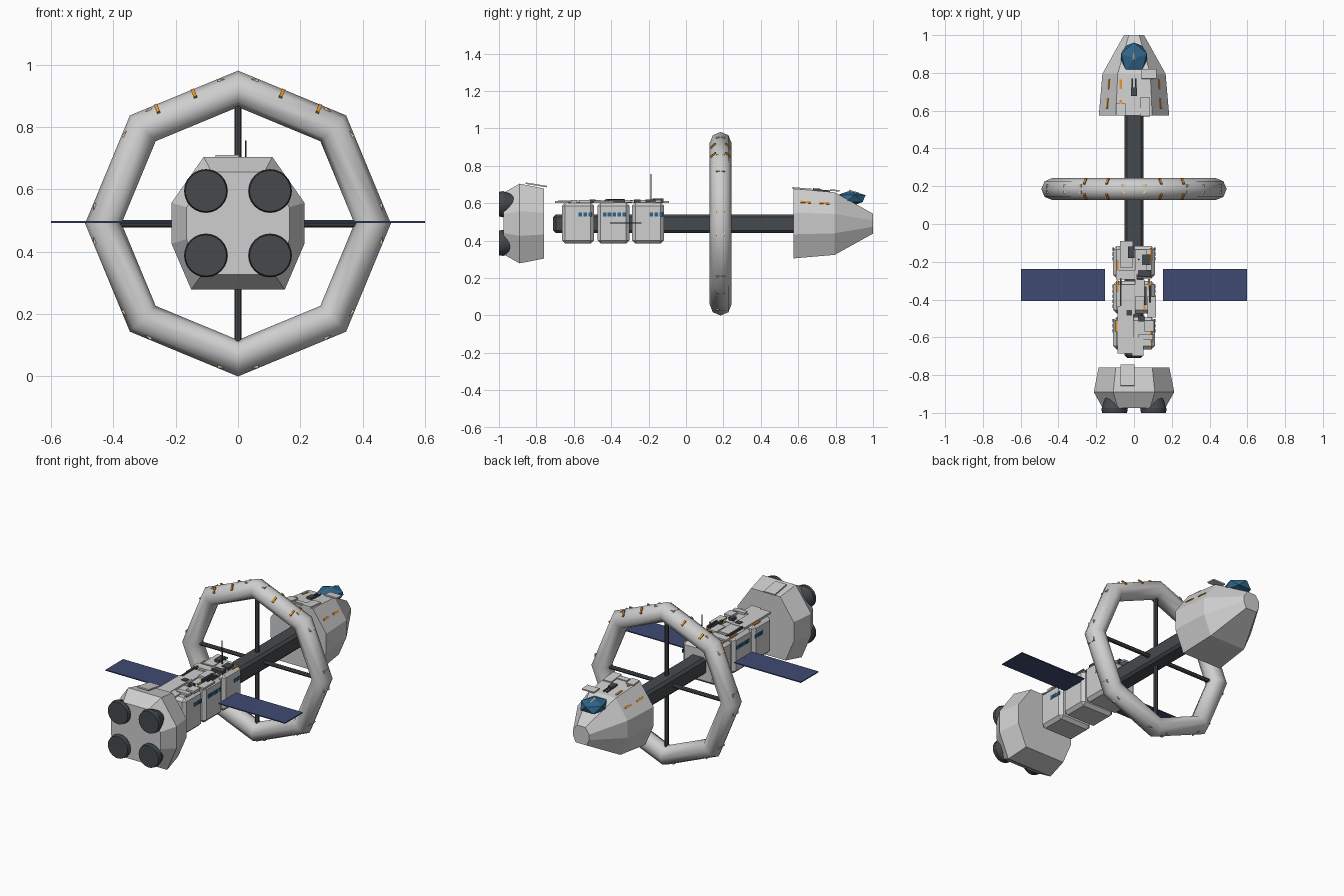
import bpy, bmesh, math
from mathutils import Matrix, Vector

if "Cube" in bpy.data.objects:
    bpy.data.objects.remove(bpy.data.objects["Cube"])

ZC = 0.4905           # height of the ship's long axis
RING_Y, RING_R, TUBE_R = 0.185, 0.432, 0.0585


def mat(name, rgb):
    m = bpy.data.materials.new(name)
    m.diffuse_color = (*rgb, 1)
    m.use_nodes = True
    m.node_tree.nodes["Principled BSDF"].inputs["Base Color"].default_value = m.diffuse_color
    return m


HULL = mat("light_grey_hull", (0.62, 0.62, 0.62))
DARK = mat("dark_grey_metal", (0.06, 0.068, 0.074))
NAVY = mat("navy_panel", (0.05, 0.07, 0.17))
GLASS = mat("blue_glass", (0.03, 0.13, 0.25))
ORANGE = mat("orange_marking", (0.75, 0.29, 0.03))
TAN = mat("warm_window", (0.75, 0.58, 0.36))


def make(name, bm, material, bevel=0):
    bmesh.ops.recalc_face_normals(bm, faces=bm.faces)
    me = bpy.data.meshes.new(name)
    bm.to_mesh(me)
    bm.free()
    ob = bpy.data.objects.new(name, me)
    bpy.context.collection.objects.link(ob)
    me.materials.append(material)
    if bevel:
        b = ob.modifiers.new("bevel", 'BEVEL')
        b.width, b.segments = bevel, 1
    return ob


def box(name, centre, size, material, rot=None, bevel=0):
    bm = bmesh.new()
    m = Matrix.Translation(centre) @ (rot or Matrix()) @ Matrix.Diagonal((*size, 1))
    bmesh.ops.create_cube(bm, size=1, matrix=m)
    return make(name, bm, material, bevel)


def rod(name, a, b, r1, r2, sides, material):
    a, b = Vector(a), Vector(b)
    bm = bmesh.new()
    m = Matrix.Translation((a + b) / 2) @ (b - a).to_track_quat('Z', 'Y').to_matrix().to_4x4()
    bmesh.ops.create_cone(bm, cap_ends=True, segments=sides, radius1=r1, radius2=r2,
                          depth=(b - a).length, matrix=m)
    return make(name, bm, material)


def smooth(ob, angle):
    bpy.ops.object.select_all(action='DESELECT')
    ob.select_set(True)
    bpy.context.view_layer.objects.active = ob
    bpy.ops.object.shade_smooth_by_angle(angle=math.radians(angle))


# Shared eight-sided hull section, scaled along y
HALF = [(0.11, 0.214), (0.213, 0.067), (0.213, -0.065), (0.15, -0.212)]
SECTION = HALF + [(-x, z) for x, z in reversed(HALF)]


def loft(name, stations):
    bm = bmesh.new()
    rings = [[bm.verts.new((x * s, y, ZC + z * s)) for x, z in SECTION] for y, s in stations]
    for r, q in zip(rings, rings[1:]):
        for i in range(8):
            j = (i + 1) % 8
            bm.faces.new((r[i], r[j], q[j], q[i]))
    bm.faces.new(rings[0])
    bm.faces.new(rings[-1])
    return make(name, bm, HULL)


loft("nose_hull", [(0.575, 0.875), (0.795, 0.785), (1.0, 0.25)])
loft("engine_block", [(-0.975, 0.775), (-0.89, 1.0), (-0.76, 0.88)])

# Spine
box("spine", (0, -0.06, ZC), (0.1, 1.3, 0.1), DARK, bevel=0.014)

# Engine nozzles
for sx in (-1, 1):
    for z in (0.595, 0.388):
        x = sx * 0.103
        n = rod("engine_nozzle", (x, -0.92, z), (x, -0.98, z), 0.05, 0.07, 24, DARK)
        smooth(n, 40)
        smooth(rod("nozzle_rim", (x, -0.975, z), (x, -1.0, z), 0.07, 0.066, 24, DARK), 40)

# Rotating ring and its spokes
bpy.ops.mesh.primitive_torus_add(major_segments=8, minor_segments=8, major_radius=RING_R,
                                 minor_radius=TUBE_R, location=(0, RING_Y, ZC),
                                 rotation=(math.pi / 2, 0, 0))
ring = bpy.context.object
ring.name = "habitat_ring"
ring.data.materials.append(HULL)
smooth(ring, 50)
for dx, dz in ((1, 0), (0, 1)):
    d = Vector((dx, 0, dz)) * 0.4
    c = Vector((0, RING_Y, ZC))
    rod("ring_spoke", c - d, c + d, 0.012, 0.012, 8, DARK)

# Window plates at each ring corner
for k in range(8):
    a = k * math.pi / 4
    p = (0.459 * math.sin(a), RING_Y, ZC + 0.459 * math.cos(a))
    box("ring_window", p, (0.13, 0.048, 0.008), TAN, Matrix.Rotation(a, 4, 'Y'))

# Orange strips on the upper ring segments, front and back
for deg in (18.3, 36.4, -18.3, -36.4):
    a = math.radians(deg)
    seg = math.radians(22.5 if deg > 0 else -22.5)
    r = RING_R * math.cos(math.pi / 8) / math.cos(a - seg)
    for s in (-1, 1):
        rot = Matrix.Rotation(seg, 4, 'Y') @ Matrix.Rotation(-s * math.pi / 4, 4, 'X')
        c = Vector((r * math.sin(a), RING_Y, ZC + r * math.cos(a)))
        box("ring_strip", c + rot @ Vector((0, 0, 0.057)), (0.011, 0.036, 0.008), ORANGE, rot)

# Cargo modules with side windows
for yc, start, count in ((-0.578, -0.565, 3), (-0.388, -0.435, 5), (-0.203, -0.185, 3)):
    box("cargo_module", (0, yc, 0.494), (0.22, 0.172, 0.22), HULL, bevel=0.018)
    for sx in (-1, 1):
        for i in range(count):
            box("module_window", (sx * 0.11, start + i * 0.026, 0.54),
                (0.006, 0.019, 0.022), GLASS)

# Solar panels
for sx in (-1, 1):
    box("solar_panel", (sx * 0.377, -0.323, 0.495), (0.445, 0.168, 0.006), NAVY)

# Roof plates on the modules: x, y, width, length, height
for x, y, w, l, h in ((-0.045, -0.56, 0.085, 0.25, 0.012), (-0.03, -0.40, 0.075, 0.16, 0.010),
                      (0.02, -0.65, 0.06, 0.10, 0.009), (0.06, -0.60, 0.08, 0.03, 0.014),
                      (0.095, -0.44, 0.045, 0.11, 0.010), (0.03, -0.34, 0.05, 0.09, 0.016),
                      (-0.04, -0.16, 0.07, 0.14, 0.010), (0.035, -0.20, 0.06, 0.13, 0.014),
                      (-0.04, -0.27, 0.11, 0.05, 0.012), (0.08, -0.54, 0.05, 0.06, 0.016)):
    box("roof_plate", (x, y, 0.602 + h / 2), (w, l, h), HULL)
for x, y, w, l, h in ((-0.015, -0.15, 0.035, 0.06, 0.024), (0.065, -0.19, 0.045, 0.055, 0.018),
                      (0.055, -0.26, 0.07, 0.035, 0.018), (0.06, -0.38, 0.012, 0.1, 0.022),
                      (0.085, -0.37, 0.01, 0.09, 0.018), (-0.07, -0.36, 0.01, 0.15, 0.016),
                      (-0.025, -0.47, 0.03, 0.03, 0.016), (0.04, -0.50, 0.03, 0.03, 0.018)):
    box("roof_machinery", (x, y, 0.602 + h / 2), (w, l, h), DARK)
for x, y in ((-0.088, -0.22), (0.09, -0.16), (-0.088, -0.33), (0.08, -0.32),
             (0.09, -0.60), (-0.094, -0.54), (0.055, -0.43)):
    box("roof_strip", (x, y, 0.604), (0.011, 0.06, 0.007), ORANGE)
rod("antenna_mast", (0.025, -0.187, 0.6), (0.025, -0.187, 0.757), 0.004, 0.003, 6, DARK)


# Nose details follow the sloping top
def nose_scale(y):
    return 0.875 - 0.09 * (y - 0.575) / 0.22


TILT = Matrix.Rotation(math.radians(-5), 4, 'X')


def nose_plate(name, x, y, w, l, h, material, lift=0):
    z = ZC + 0.214 * nose_scale(y) + h / 2 - 0.002 + lift
    box(name, (x, y, z), (w, l, h), material, TILT)


nose_plate("nose_plate", 0.08, 0.795, 0.08, 0.052, 0.008, HULL, 0.008)
nose_plate("nose_plate", 0.058, 0.62, 0.055, 0.10, 0.01, HULL)
nose_plate("nose_plate", -0.07, 0.607, 0.05, 0.06, 0.01, HULL)
nose_plate("nose_plate", 0.0, 0.6, 0.07, 0.03, 0.008, HULL)
nose_plate("nose_sensor", 0, 0.70, 0.032, 0.045, 0.014, DARK)
for sx in (-1, 1):
    nose_plate("nose_sensor_arm", sx * 0.01, 0.745, 0.007, 0.05, 0.01, DARK)
    for y in (0.64, 0.74):
        s = nose_scale(y)
        box("nose_strip", (sx * 0.15 * s * 1.1, y, ZC + 0.1355 * s), (0.012, 0.055, 0.007), ORANGE,
            Matrix.Rotation(sx * math.radians(55), 4, 'Y') @ TILT)
for y in (0.63, 0.74):
    nose_plate("nose_top_strip", -0.07, y, 0.011, 0.05, 0.006, ORANGE)

# Cockpit canopy: faceted gem half sunk into the nose
bm = bmesh.new()
bmesh.ops.create_icosphere(bm, subdivisions=1, radius=1)
bm.transform(Matrix.Translation((0, 0.877, 0.625)) @ Matrix.Diagonal((0.081, 0.093, 0.042, 1))
             @ Matrix.Rotation(math.pi / 2, 4, 'Z'))
make("cockpit_canopy", bm, GLASS)
rod("canopy_spike", (0, 0.87, 0.663), (0, 0.925, 0.655), 0.01, 0.001, 4, HULL)

# Engine block roof plate
box("engine_roof_plate", (-0.035, -0.80, 0.698), (0.075, 0.115, 0.008), HULL,
    Matrix.Rotation(math.radians(-9), 4, 'X'))
